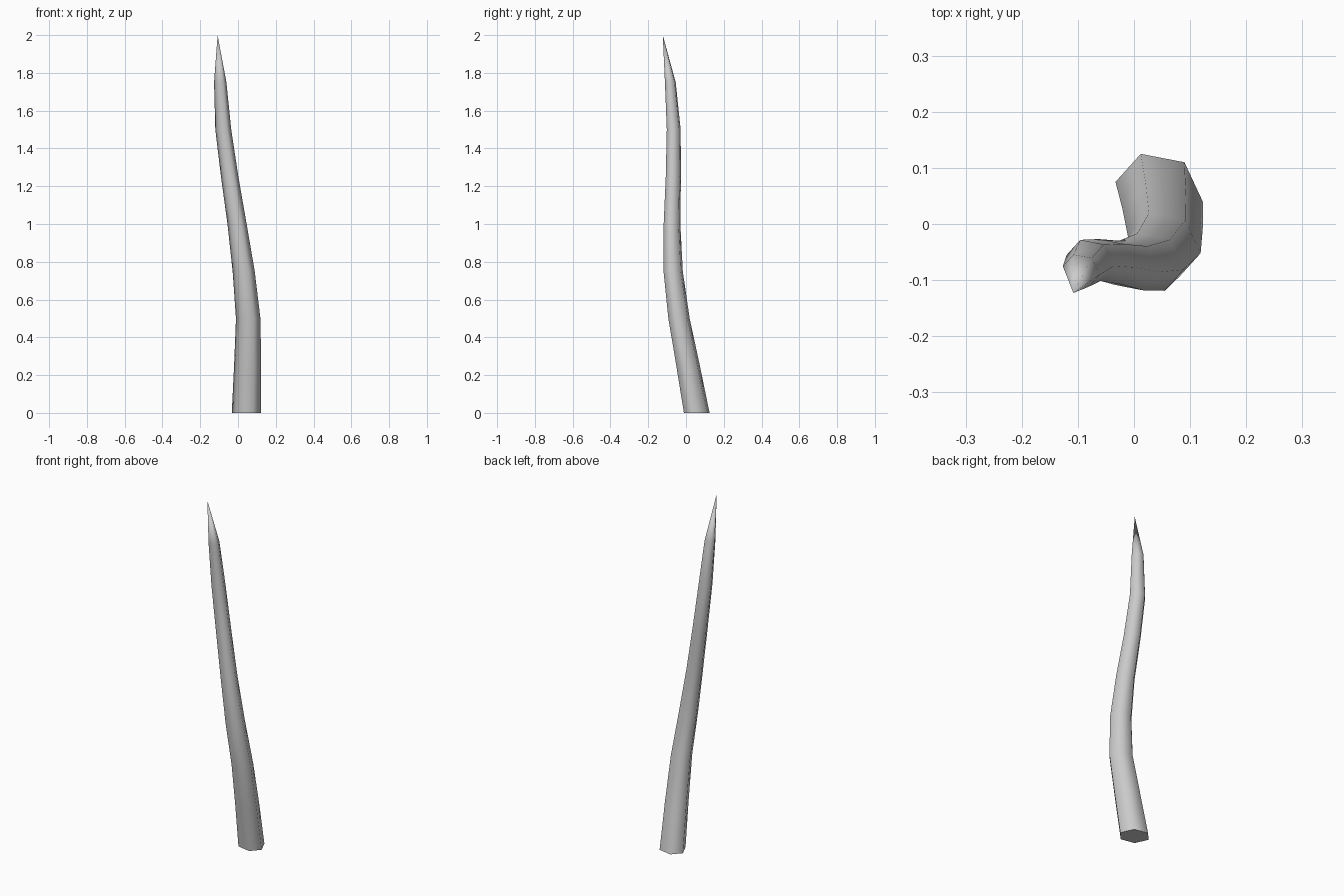
import bpy
import bmesh

if "Cube" in bpy.data.objects:
    bpy.data.objects.remove(bpy.data.objects["Cube"])

# Ring centres (x, y) and size relative to the base, one ring every 0.25 in z
RINGS = [
    (0.045, 0.057, 1.0), (0.051, 0.011, 0.92), (0.054, -0.037, 0.83),
    (0.030, -0.068, 0.75), (-0.005, -0.074, 0.65), (-0.044, -0.067, 0.59),
    (-0.078, -0.065, 0.54), (-0.094, -0.083, 0.42),
]
TIP = (-0.108, -0.123, 2.0)
# Half of the six-sided section; the other half is its opposite
HALF = [(0.078, -0.018), (0.045, 0.053), (-0.033, 0.068)]
SECTION = HALF + [(-x, -y) for x, y in HALF]
SIDES = len(SECTION)

# Bent, tapering stalk
bm = bmesh.new()
rings = [[bm.verts.new((cx + s * x, cy + s * y, 0.25 * i)) for x, y in SECTION]
         for i, (cx, cy, s) in enumerate(RINGS)]
for low, high in zip(rings, rings[1:]):
    for k in range(SIDES):
        n = (k + 1) % SIDES
        bm.faces.new((low[k], low[n], high[n], high[k])).smooth = True

# Pointed end
tip = bm.verts.new(TIP)
for k in range(SIDES):
    bm.faces.new((rings[-1][k], rings[-1][(k + 1) % SIDES], tip)).smooth = True

# Flat base with a crisp rim
base = bm.faces.new(rings[0][::-1])
for edge in base.edges:
    edge.smooth = False

mesh = bpy.data.meshes.new("stalk")
bm.to_mesh(mesh)
bm.free()
bpy.context.collection.objects.link(bpy.data.objects.new("stalk", mesh))
